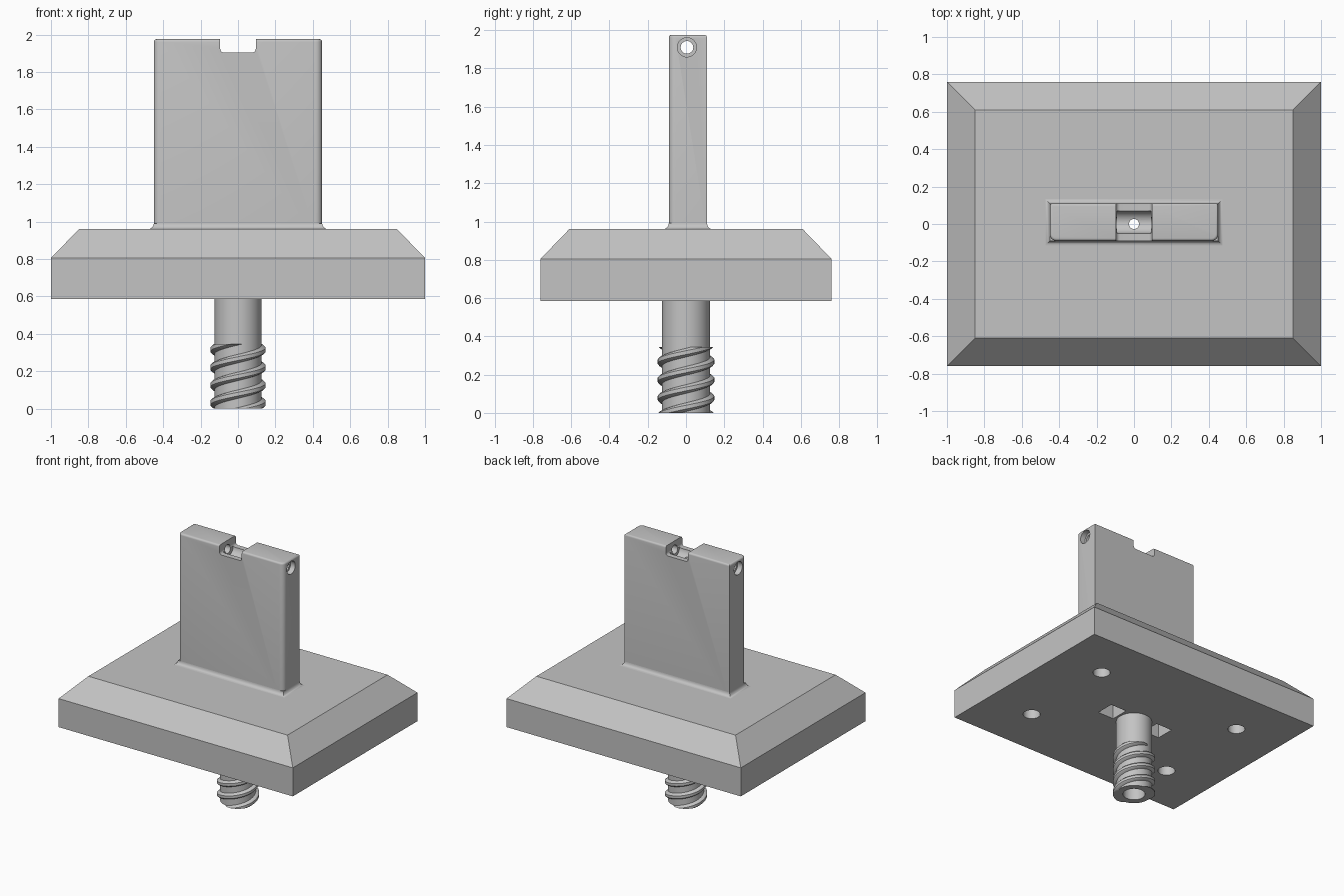
import bpy, bmesh
from math import sin, cos, pi
from mathutils import Matrix, Vector

cube = bpy.data.objects.get("Cube")
if cube:
    bpy.data.objects.remove(cube, do_unlink=True)

grey = bpy.data.materials.new("plain grey")
grey.use_nodes = True
grey.diffuse_color = (0.55, 0.55, 0.55, 1)
for node in grey.node_tree.nodes:
    if node.type == 'BSDF_PRINCIPLED':
        node.inputs["Base Color"].default_value = grey.diffuse_color


def finish(bm, name):
    bmesh.ops.recalc_face_normals(bm, faces=bm.faces)
    mesh = bpy.data.meshes.new(name)
    bm.to_mesh(mesh)
    bm.free()
    mesh.materials.append(grey)
    obj = bpy.data.objects.new(name, mesh)
    bpy.context.collection.objects.link(obj)
    return obj


def box_bm(x, y, z):
    """Box from (min, max) pairs."""
    bm = bmesh.new()
    bmesh.ops.create_cube(bm, size=1)
    for v in bm.verts:
        v.co = Vector([lim[c > 0] for lim, c in zip((x, y, z), v.co)])
    return bm


def bevel(bm, rule, size, segments):
    edges = [e for e in bm.edges if rule(*[v.co for v in e.verts])]
    bmesh.ops.bevel(bm, geom=edges, offset=size, segments=segments,
                    profile=0.5, affect='EDGES')


def cylinder(name, radius, start, end, sides=48):
    """Cylinder between two points."""
    start, end = Vector(start), Vector(end)
    axis = end - start
    bm = bmesh.new()
    turn = axis.to_track_quat('Z', 'Y').to_matrix().to_4x4()
    bmesh.ops.create_cone(bm, cap_ends=True, segments=sides, radius1=radius,
                          radius2=radius, depth=axis.length,
                          matrix=Matrix.Translation((start + end) / 2) @ turn)
    return finish(bm, name)


def rect_loft(name, rings):
    """Stack of rectangles, each (x limits, y limits, z)."""
    bm = bmesh.new()
    loops = [[bm.verts.new((x[i], y[j], z)) for i, j in ((0, 0), (1, 0), (1, 1), (0, 1))]
             for x, y, z in rings]
    for a, b in zip(loops, loops[1:]):
        for i in range(4):
            k = (i + 1) % 4
            bm.faces.new((a[i], a[k], b[k], b[i]))
    bm.faces.new(loops[0][::-1])
    bm.faces.new(loops[-1])
    return finish(bm, name)


def cut(obj, cutters):
    bpy.context.view_layer.objects.active = obj
    for c in cutters:
        mod = obj.modifiers.new("cut", 'BOOLEAN')
        mod.operation, mod.solver, mod.object = 'DIFFERENCE', 'EXACT', c
        bpy.ops.object.modifier_apply(modifier=mod.name)


# Sizes
FLOOR, RIM, TOP, PEAK = 0.585, 0.805, 0.96, 1.975
PX, PY = (-0.45, 0.45), (-0.09, 0.11)
MID = sum(PY) / 2

# Base block with sloping shoulders
base = rect_loft("base", [((-1, 1), (-0.76, 0.76), FLOOR),
                          ((-1, 1), (-0.76, 0.76), RIM),
                          ((-0.85, 0.85), (-0.61, 0.61), TOP)])

# Upright plate: rounded front corners, softened top
bm = box_bm(PX, PY, (0.93, PEAK))
bevel(bm, lambda a, b: abs(a.z - b.z) > 0.5 and a.y < 0, 0.035, 6)
bevel(bm, lambda a, b: min(a.z, b.z) > PEAK - 0.001, 0.014, 4)
plate = finish(bm, "upright_plate")

# Concave fillet where the plate meets the base
rings = []
for i in range(7):
    t = i / 6 * pi / 2
    o = 0.032 * (1 - sin(t))
    rings.append(((PX[0] - o, PX[1] + o), (PY[0] - o, PY[1] + o),
                  TOP - 0.001 + 0.032 * (1 - cos(t))))
fillet = rect_loft("plate_fillet", rings)

# Hollow shaft below the base
shaft = cylinder("shaft", 0.125, (0, 0, 0), (0, 0, FLOOR + 0.03), 64)

# Two-start screw thread, trimmed flat at both ends
LEAD, STEPS = 0.19, 48
section = [(0.115, -0.026), (0.14, -0.018), (0.148, -0.01),
           (0.148, 0.01), (0.14, 0.018), (0.115, 0.026)]
bm = bmesh.new()
for start in range(2):
    loops = []
    for i in range(-STEPS, 3 * STEPS + 1):
        a = 2 * pi * i / STEPS
        z = 0.03 + LEAD * i / STEPS
        loops.append([bm.verts.new((r * cos(a + start * pi), r * sin(a + start * pi), z + dz))
                      for r, dz in section])
    n = len(section)
    for a, b in zip(loops, loops[1:]):
        for i in range(n):
            k = (i + 1) % n
            bm.faces.new((a[i], a[k], b[k], b[i]))
    bm.faces.new(loops[0])
    bm.faces.new(loops[-1])
for height, side in ((0, -1), (0.345, 1)):
    bmesh.ops.bisect_plane(bm, geom=bm.verts[:] + bm.edges[:] + bm.faces[:],
                           plane_co=(0, 0, height), plane_no=(0, 0, side), clear_outer=True)
    bmesh.ops.holes_fill(bm, edges=[e for e in bm.edges if e.is_boundary])
thread = finish(bm, "screw_thread")

# Cutters: bore, cord passage, notch, cross hole, screw holes and pockets
bore = cylinder("bore_cutter", 0.077, (0, 0, -0.1), (0, 0, 0.75))
passage = cylinder("passage_cutter", 0.027, (0, 0, 0.7), (0, 0, 2.1), 32)

bm = box_bm((-0.095, 0.095), (-0.3, 0.3), (1.903, 2.2))
bevel(bm, lambda a, b: max(a.z, b.z) < 2 and abs(a.y - b.y) > 0.1, 0.02, 5)
notch = finish(bm, "notch_cutter")
groove = cylinder("groove_cutter", 0.06, (-0.09, MID, 1.91), (0.09, MID, 1.91))
cross = cylinder("cross_hole_cutter", 0.033, (-0.6, 0.005, 1.91), (0.6, 0.005, 1.91))
mouths = [cylinder("mouth_cutter", 0.05, (s * 0.41, 0.005, 1.91), (s * 0.6, 0.005, 1.91))
          for s in (-1, 1)]
screw_holes = [cylinder("screw_hole_cutter", 0.06, (sx * 0.615, sy * 0.38, 0.4),
                        (sx * 0.615, sy * 0.38, 0.75), 32)
               for sx in (-1, 1) for sy in (-1, 1)]
pockets = [finish(box_bm(sorted((s * 0.14, s * 0.275)), (-0.06, 0.08), (0.4, 0.88)),
                  "pocket_cutter") for s in (-1, 1)]

cut(base, [bore, passage] + screw_holes + pockets)
cut(plate, [notch, groove, cross] + mouths + [passage])
cut(fillet, [passage])
cut(shaft, [bore])

for c in [bore, passage, notch, groove, cross] + mouths + screw_holes + pockets:
    bpy.data.objects.remove(c, do_unlink=True)

# Smooth the round parts, keep the corners crisp
for obj in (base, plate, fillet, shaft, thread):
    bpy.ops.object.select_all(action='DESELECT')
    obj.select_set(True)
    bpy.context.view_layer.objects.active = obj
    bpy.ops.object.shade_smooth_by_angle(angle=0.55)
